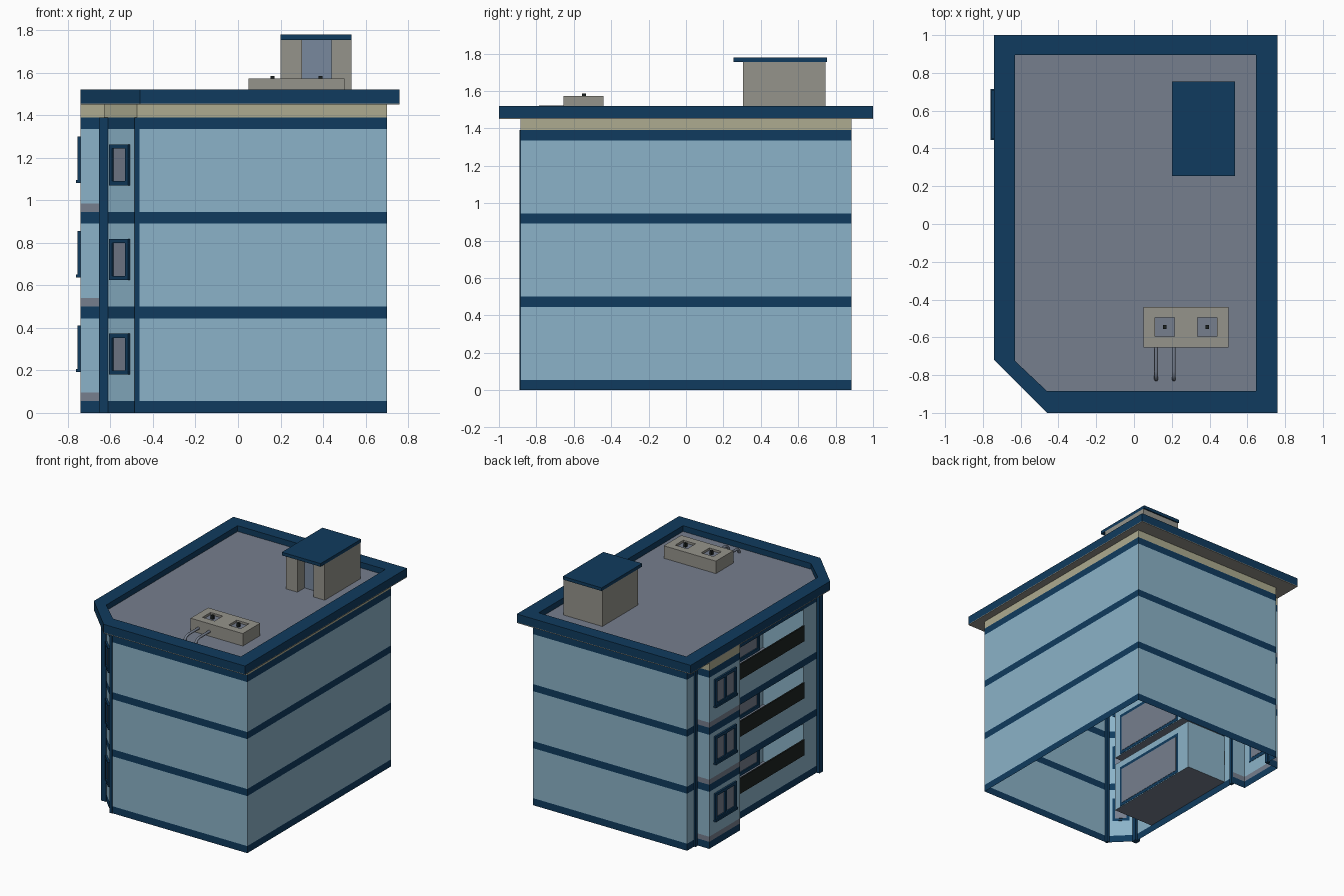
import bpy, bmesh, math
from mathutils import Matrix, Vector

if "Cube" in bpy.data.objects:
    bpy.data.objects.remove(bpy.data.objects["Cube"])


def material(name, rgb):
    m = bpy.data.materials.new(name)
    m.diffuse_color = (*rgb, 1)
    m.use_nodes = True
    m.node_tree.nodes["Principled BSDF"].inputs["Base Color"].default_value = m.diffuse_color
    return m


BLUE = material("light blue wall", (0.26, 0.45, 0.58))
NAVY = material("navy trim", (0.005, 0.044, 0.112))
CREAM = material("cream frieze", (0.42, 0.41, 0.28))
GREY = material("slate grey", (0.18, 0.21, 0.27))
BEIGE = material("warm grey", (0.30, 0.295, 0.26))
BLACK = material("black railing", (0.012, 0.016, 0.015))
DOOR = material("blue grey door", (0.19, 0.25, 0.34))


def make(name, verts, faces, mats, index=None, matrix=Matrix()):
    me = bpy.data.meshes.new(name)
    me.from_pydata([matrix @ Vector(v) for v in verts], [], faces)
    for m in mats:
        me.materials.append(m)
    if index:
        for p, i in zip(me.polygons, index):
            p.material_index = i
    ob = bpy.data.objects.new(name, me)
    bpy.context.collection.objects.link(ob)
    return ob


def boxes(name, ranges, mat, matrix=Matrix()):
    """One object from boxes given as (x0, x1, y0, y1, z0, z1)."""
    v, f = [], []
    for x0, x1, y0, y1, z0, z1 in ranges:
        b = len(v)
        v += [(x, y, z) for z in (z0, z1)
              for x, y in ((x0, y0), (x1, y0), (x1, y1), (x0, y1))]
        f += [tuple(b + i for i in q) for q in
              ((3, 2, 1, 0), (4, 5, 6, 7), (0, 1, 5, 4), (1, 2, 6, 5), (2, 3, 7, 6), (3, 0, 4, 7))]
    return make(name, v, f, [mat], matrix=matrix)


STOREY = 0.445
FLOORS = [0.055 + STOREY * i for i in range(3)]

# Wall shell: chamfered corner, side bay and balcony openings in one outline
outline = [(-.475, -.885), (.70, -.885), (.70, .885), (-.63, .885), (-.63, .77), (-.74, .77),
           (-.74, .39), (-.63, .39), (-.63, .29), (-.63, -.55), (-.63, -.73)]
BAY, OPENING = (4, 5, 6), 8
PARAPET = 0.145
levels = [0]
for f in FLOORS:
    levels += [f, f + 0.04, f + PARAPET, f + 0.39]
levels += [1.39, 1.45]
n = len(outline)
verts = [(x, y, z) for z in levels for x, y in outline]
faces, index = [], []
for k in range(len(levels) - 1):
    mid = (levels[k] + levels[k + 1]) / 2
    rel = (mid - 0.055) % STOREY
    for s in range(n):
        if s == OPENING and PARAPET < rel < 0.39 and mid < 1.335:
            continue
        t = (s + 1) % n
        faces.append((k * n + s, k * n + t, (k + 1) * n + t, (k + 1) * n + s))
        if mid > 1.39:
            index.append(2)
        elif rel > 0.39:
            index.append(1)
        else:
            index.append(3 if s in BAY and rel < 0.04 else 0)
make("walls", verts, faces, [BLUE, NAVY, CREAM, GREY], index)

# Corner posts at the chamfer and beside the bay
boxes("corner_posts", [(-.654, -.612, -.755, -.712, 0, 1.39), (-.486, -.464, -.889, -.862, 0, 1.39),
                       (-.642, -.618, .772, .80, 0, 1.39), (-.642, -.618, .36, .388, 0, 1.39)], NAVY)


def window(name, x, y, yaw, width, z0, z1, bar, mullion=False, sill=False, depth=0.014):
    """Framed pane; local x runs along the wall and local -y points outward."""
    m = Matrix.Translation((x, y, 0)) @ Matrix.Rotation(yaw, 4, 'Z')
    w = width / 2
    parts = [(-w, -w + bar, -depth, .002, z0, z1), (w - bar, w, -depth, .002, z0, z1),
             (-w + bar, w - bar, -depth, .002, z0, z0 + bar),
             (-w + bar, w - bar, -depth, .002, z1 - bar, z1)]
    if mullion:
        parts.append((-bar / 2, bar / 2, -depth, .002, z0 + bar, z1 - bar))
    if sill:
        parts.append((-w - .005, w + .005, -.021, .002, z0 - .008, z0 + .006))
    boxes(name + "_frame", parts, NAVY, m)
    boxes(name + "_pane", [(-w + bar, w - bar, -.004, .004, z0 + bar, z1 - bar)], GREY, m)


for i, f in enumerate(FLOORS):
    # Windows on the chamfer and the bay
    window(f"corner_window_{i}", -.552, -.808, -math.pi / 4, .125, f + .125, f + .318, .02)
    window(f"bay_window_{i}", -.74, .58, -math.pi / 2, .26, f + .145, f + .355, .022, True, True)

    # Recessed balcony: open box with grey floor
    xi, xo, y0, y1, t = -.28, -.63, -.55, .29, f + .39
    v = [(x, y, z) for z in (f, t) for x, y in ((xo, y0), (xi, y0), (xi, y1), (xo, y1))]
    make(f"balcony_{i}", v, [(0, 1, 2, 3), (7, 6, 5, 4), (4, 5, 1, 0), (5, 6, 2, 1), (6, 7, 3, 2)],
         [BLUE, GREY], [1, 0, 0, 0, 0])
    window(f"balcony_door_{i}", xi, -.16, -math.pi / 2, .67, f + .005, f + .34, .025)
    boxes(f"balcony_railing_{i}", [(-.638, -.626, y0, y1, f + PARAPET, f + PARAPET + .12)], BLACK)

# Roof: overhanging slab, raised rim, sunken deck
outer = [(-.46, -1), (.76, -1), (.76, 1), (-.74, 1), (-.74, -.72)]
inner = [(-.46, -.885), (.645, -.885), (.645, .895), (-.63, .895), (-.63, -.725)]
rings = [(outer, 1.45), (outer, 1.456), (outer, 1.52), (inner, 1.52), (inner, 1.475)]
verts = [(x, y, z) for r, z in rings for x, y in r]
faces, index = [(4, 3, 2, 1, 0), tuple(range(20, 25))], [1, 2]
for k in range(4):
    for s in range(5):
        t = (s + 1) % 5
        faces.append((k * 5 + s, k * 5 + t, k * 5 + 5 + t, k * 5 + 5 + s))
        index.append(1 if k == 0 else 0)
make("roof", verts, faces, [NAVY, BEIGE, GREY], index)

# Stair house with recessed door and flat cap
boxes("stair_house", [(.20, .30, .305, .40, 1.475, 1.755), (.44, .535, .305, .40, 1.475, 1.755),
                      (.20, .535, .40, .745, 1.475, 1.755)], BEIGE)
boxes("stair_house_door", [(.30, .44, .393, .40, 1.475, 1.755)], DOOR)
boxes("stair_house_cap", [(.20, .535, .255, .755, 1.755, 1.78)], NAVY)

# Rooftop cooling unit: casing with two square wells
xs, ys = [.05, .11, .215, .335, .44, .50], [-.655, -.595, -.495, -.44]
casing = [(.05, .50, -.655, -.44, 1.475, 1.55)]
for a in range(5):
    for b in range(3):
        if not (a in (1, 3) and b == 1):
            casing.append((xs[a], xs[a + 1], ys[b], ys[b + 1], 1.55, 1.572))
unit = boxes("cooling_unit", casing, BEIGE)
bm = bmesh.new()
bm.from_mesh(unit.data)
bmesh.ops.remove_doubles(bm, verts=bm.verts, dist=1e-5)
bm.to_mesh(unit.data)
bm.free()
for i, x in enumerate((.1625, .3875)):
    boxes(f"fan_well_{i}", [(x - .052, x + .052, -.597, -.493, 1.55, 1.555)], GREY)
    boxes(f"fan_hub_{i}", [(x - .01, x + .01, -.555, -.535, 1.555, 1.585)], BLACK)

# Pipes running from the unit down to the deck
for i, x in enumerate((.117, .211)):
    cu = bpy.data.curves.new(f"pipe_{i}", 'CURVE')
    cu.dimensions = '3D'
    cu.bevel_depth, cu.bevel_resolution, cu.use_fill_caps = .01, 2, True
    sp = cu.splines.new('POLY')
    path = [(-.65, 1.512), (-.78, 1.512), (-.806, 1.505), (-.82, 1.49), (-.823, 1.472)]
    sp.points.add(len(path) - 1)
    for p, (y, z) in zip(sp.points, path):
        p.co = (x, y, z, 1)
    cu.materials.append(GREY)
    bpy.context.collection.objects.link(bpy.data.objects.new(f"pipe_{i}", cu))
